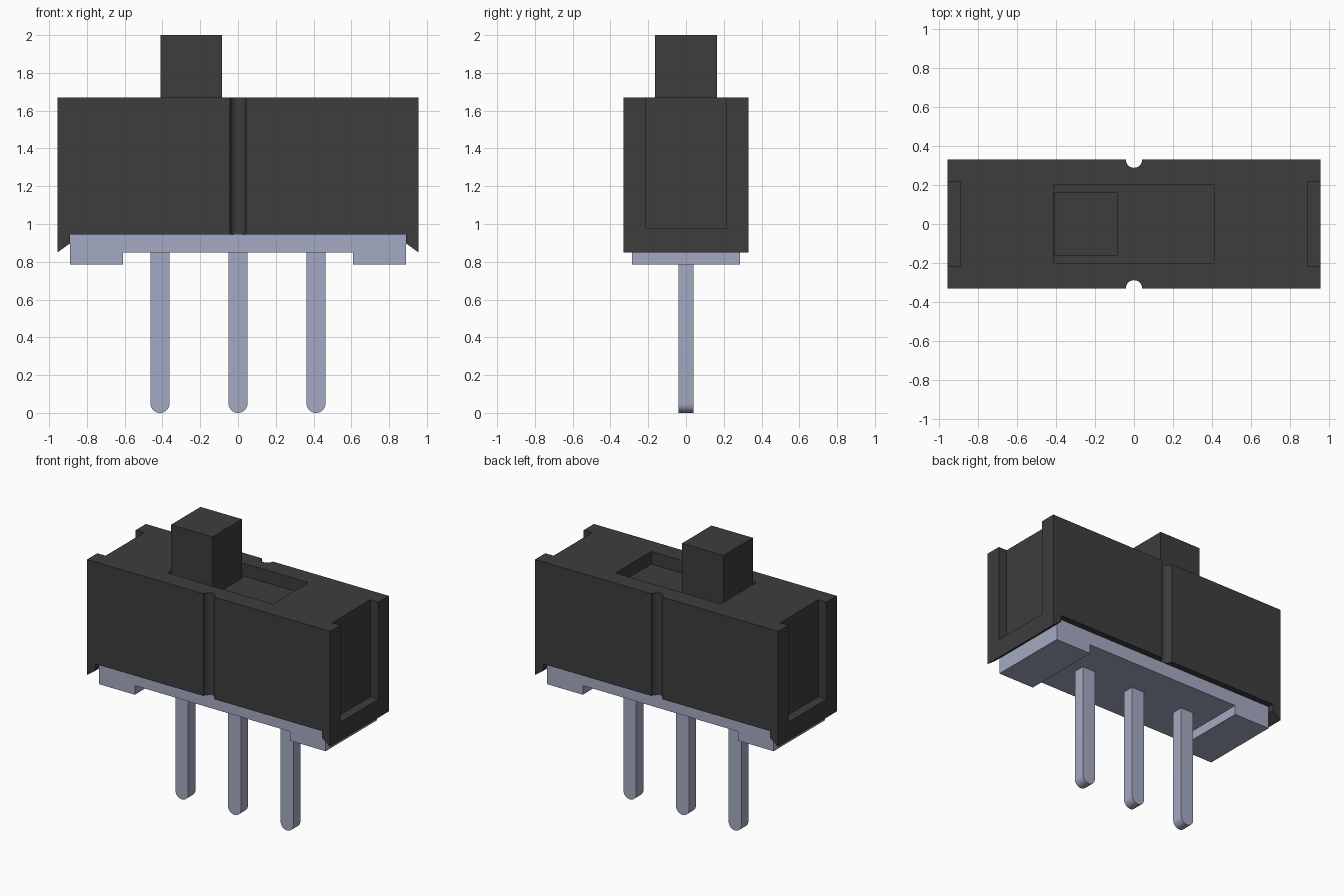
import bpy, bmesh, math

old = bpy.data.objects.get("Cube")
if old:
    bpy.data.objects.remove(old, do_unlink=True)


def material(name, rgb):
    m = bpy.data.materials.new(name)
    m.use_nodes = True
    m.diffuse_color = (*rgb, 1)
    m.node_tree.nodes["Principled BSDF"].inputs["Base Color"].default_value = (*rgb, 1)
    return m


BLACK = material("dark grey plastic", (0.047, 0.047, 0.047))
METAL = material("pale blue grey", (0.376, 0.402, 0.54))


def extrude(name, profile, axis, lo, hi, mat):
    """Extrude a 2D profile: (x, z) along y, or (x, y) along z."""
    def place(p, d):
        return (p[0], d, p[1]) if axis == "y" else (p[0], p[1], d)
    bm = bmesh.new()
    a = [bm.verts.new(place(p, lo)) for p in profile]
    b = [bm.verts.new(place(p, hi)) for p in profile]
    bm.faces.new(a)
    bm.faces.new(b[::-1])
    n = len(a)
    for i in range(n):
        j = (i + 1) % n
        bm.faces.new((a[j], a[i], b[i], b[j]))
    bmesh.ops.recalc_face_normals(bm, faces=bm.faces[:])
    me = bpy.data.meshes.new(name)
    bm.to_mesh(me)
    bm.free()
    me.materials.append(mat)
    ob = bpy.data.objects.new(name, me)
    bpy.context.collection.objects.link(ob)
    return ob


def box(name, x0, x1, y0, y1, z0, z1, mat):
    return extrude(name, [(x0, y0), (x1, y0), (x1, y1), (x0, y1)], "z", z0, z1, mat)


def arc(cx, cy, r, start, end, steps):
    return [(cx + r * math.cos(start + (end - start) * i / steps),
             cy + r * math.sin(start + (end - start) * i / steps)) for i in range(steps + 1)]


def activate(ob):
    bpy.ops.object.select_all(action="DESELECT")
    ob.select_set(True)
    bpy.context.view_layer.objects.active = ob


def cut(ob, cutter):
    activate(ob)
    cutter.hide_render = True
    mod = ob.modifiers.new("cut", "BOOLEAN")
    mod.operation = "DIFFERENCE"
    mod.solver = "EXACT"
    mod.object = cutter
    bpy.ops.object.modifier_apply(modifier=mod.name)
    bpy.data.objects.remove(cutter, do_unlink=True)


def smooth(ob):
    activate(ob)
    bpy.ops.object.shade_smooth_by_angle(angle=math.radians(30))


# Housing with hooked lips at both ends
half = [(0.89, 0.945), (0.89, 0.897), (0.955, 0.85), (0.955, 1.67)]
housing = extrude("housing", half + [(-x, z) for x, z in reversed(half)], "y", -0.33, 0.33, BLACK)

# Slot in the top, pockets in the ends, round grooves in the long sides
SLOT_FLOOR = 1.58
cut(housing, box("slot_cutter", -0.413, 0.413, -0.2, 0.2, SLOT_FLOOR, 1.8, BLACK))
for s in (-1, 1):
    x0, x1 = sorted((s * 0.89, s * 1.1))
    cut(housing, box("pocket_cutter", x0, x1, -0.215, 0.215, 0.98, 1.8, BLACK))
    cut(housing, extrude("groove_cutter", arc(0, s * 0.33, 0.042, 0, 2 * math.pi, 32)[:-1],
                         "z", 0.7, 1.8, BLACK))
smooth(housing)

# Sliding knob at the left end of the slot
box("slider_knob", -0.41, -0.085, -0.165, 0.165, SLOT_FLOOR, 2.0, BLACK)

# Base plate with a foot at each end
half = [(0.61, 0.85), (0.61, 0.785), (0.89, 0.785), (0.89, 0.945)]
extrude("base_plate", half + [(-x, z) for x, z in reversed(half)], "y", -0.287, 0.287, METAL)

# Three flat pins with rounded tips
for name, x in (("right_pin", -0.413), ("middle_pin", 0.0), ("left_pin", 0.413)):
    tip = arc(x, 0.05, 0.05, math.pi, 2 * math.pi, 16)
    smooth(extrude(name, tip + [(x + 0.05, 0.855), (x - 0.05, 0.855)], "y", -0.04, 0.04, METAL))
